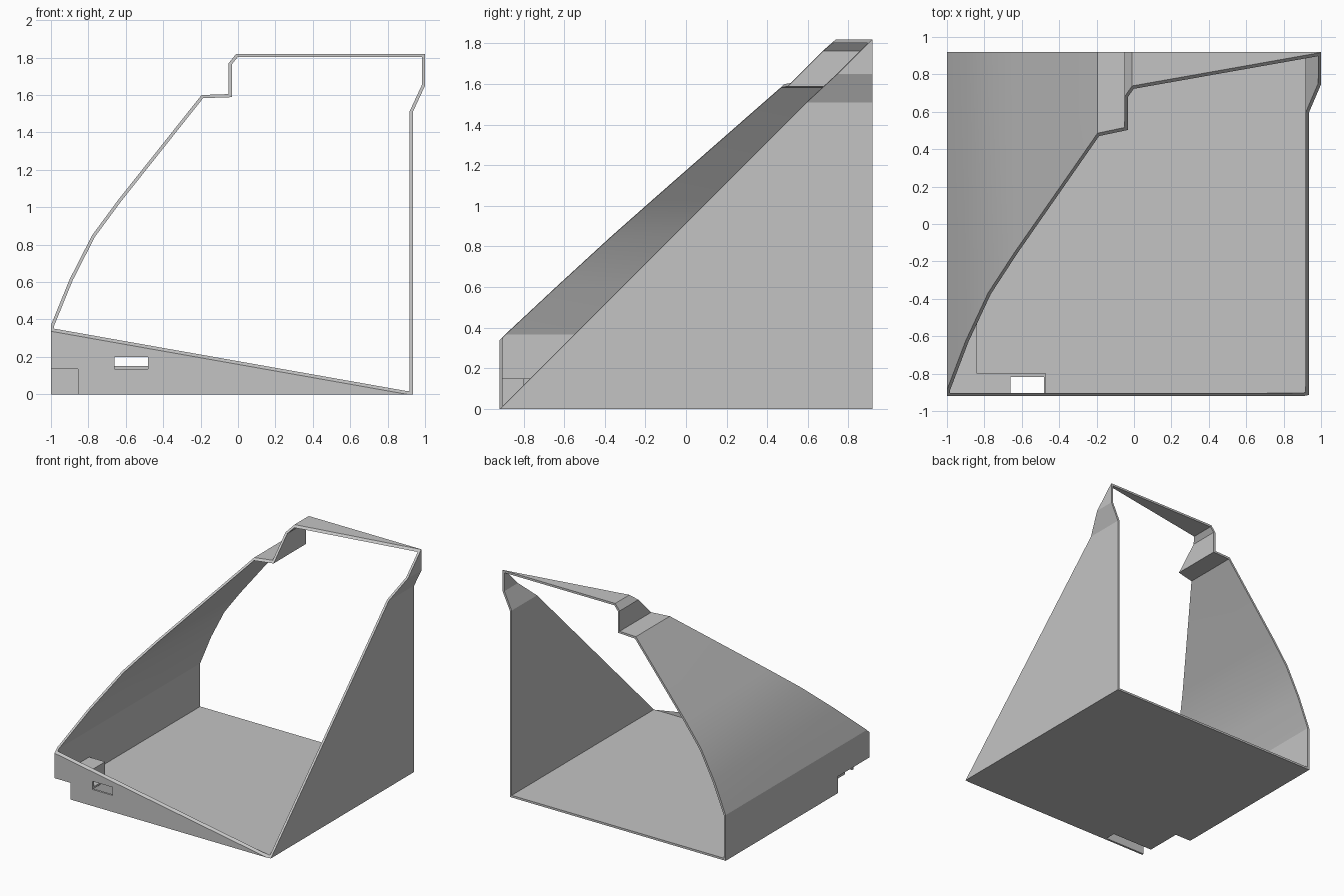
import bpy, bmesh, math
from mathutils import Vector

if "Cube" in bpy.data.objects:
    bpy.data.objects.remove(bpy.data.objects["Cube"], do_unlink=True)

WALL = 0.017
HALF = 0.92

grey = bpy.data.materials.new("light_grey")
grey.use_nodes = True
colour = (0.55, 0.55, 0.55, 1)
grey.diffuse_color = colour
grey.node_tree.nodes["Principled BSDF"].inputs["Base Color"].default_value = colour


def prism(name, outline, start, end, axis, cut=None):
    """Extrude a counter-clockwise outline along y or z, optionally cut by a plane."""
    bm = bmesh.new()
    if axis == "y":
        place = lambda p, d: (p[0], d, p[1])
    else:
        place = lambda p, d: (p[0], p[1], d)
    a = [bm.verts.new(place(p, start)) for p in outline]
    b = [bm.verts.new(place(p, end)) for p in outline]
    bm.faces.new(a)
    bm.faces.new(b)
    for i in range(len(a)):
        j = (i + 1) % len(a)
        bm.faces.new((a[i], a[j], b[j], b[i]))
    if cut:
        res = bmesh.ops.bisect_plane(
            bm, geom=bm.verts[:] + bm.edges[:] + bm.faces[:],
            plane_co=cut[0], plane_no=cut[1], clear_outer=True)
        rim = [e for e in bm.edges if e.is_boundary]
        bmesh.ops.contextual_create(bm, geom=rim)
    bmesh.ops.recalc_face_normals(bm, faces=bm.faces[:])
    mesh = bpy.data.meshes.new(name)
    bm.to_mesh(mesh)
    bm.free()
    mesh.materials.append(grey)
    ob = bpy.data.objects.new(name, mesh)
    bpy.context.collection.objects.link(ob)
    return ob


def inset(outline, t):
    """Move every side of the outline inward by t."""
    pts = [Vector(p) for p in outline]
    out = []
    for i, p in enumerate(pts):
        d1 = (p - pts[i - 1]).normalized()
        d2 = (pts[(i + 1) % len(pts)] - p).normalized()
        n1, n2 = Vector((-d1.y, d1.x)), Vector((-d2.y, d2.x))
        out.append(p + (n1 + n2) * t / (1 + n1.dot(n2)))
    return out


def combine(target, other, operation):
    mod = target.modifiers.new("combine", "BOOLEAN")
    mod.operation = operation
    mod.solver = "EXACT"
    mod.object = other
    bpy.context.view_layer.objects.active = target
    bpy.ops.object.modifier_apply(modifier=mod.name)
    bpy.data.objects.remove(other, do_unlink=True)


def rect(x0, x1, y0, y1):
    return [(x0, y0), (x1, y0), (x1, y1), (x0, y1)]


# Housing: front outline run from front to back, cut by the sloped opening
outline = [(-1, 0), (0.935, 0), (0.935, 1.51), (1, 1.65), (1, 1.82),
           (-0.01, 1.82), (-0.05, 1.77), (-0.05, 1.605), (-0.195, 1.6),
           (-0.64, 1.04), (-0.78, 0.85), (-0.9, 0.615), (-1, 0.37)]
slope = (Vector((0, -1.08, 0)), Vector((-0.177, -1, 1)))
slope = (slope[0], Vector((0.177, -1, 1)))
housing = prism("housing", outline, -HALF, HALF, "y", cut=slope)
hollow = prism("hollow", inset(outline, WALL), -HALF + WALL, HALF + 0.2, "y")
combine(housing, hollow, "DIFFERENCE")

# Raised L-shaped box over the corner recess
box = [(-0.995, -0.915), (-0.47, -0.915), (-0.47, -0.8),
       (-0.84, -0.8), (-0.84, -0.5), (-0.995, -0.5)]
combine(housing, prism("recess_box", box, 0.004, 0.15, "z"), "UNION")

# Recess: open at the corner and below, behind the front wall
combine(housing, prism("corner_cut", rect(-1.1, -0.855, -1.1, -0.515),
                       -0.1, 0.135, "z"), "DIFFERENCE")
combine(housing, prism("channel_cut", rect(-0.9, -0.48, -HALF + WALL, -0.815),
                       -0.1, 0.135, "z"), "DIFFERENCE")

# Slot through the front wall and box top
combine(housing, prism("slot_cut", rect(-0.66, -0.482, -1, -0.817),
                       0.134, 0.2, "z"), "DIFFERENCE")

bpy.ops.object.select_all(action="DESELECT")
housing.select_set(True)
bpy.context.view_layer.objects.active = housing
bpy.ops.object.shade_smooth_by_angle(angle=math.radians(20))
